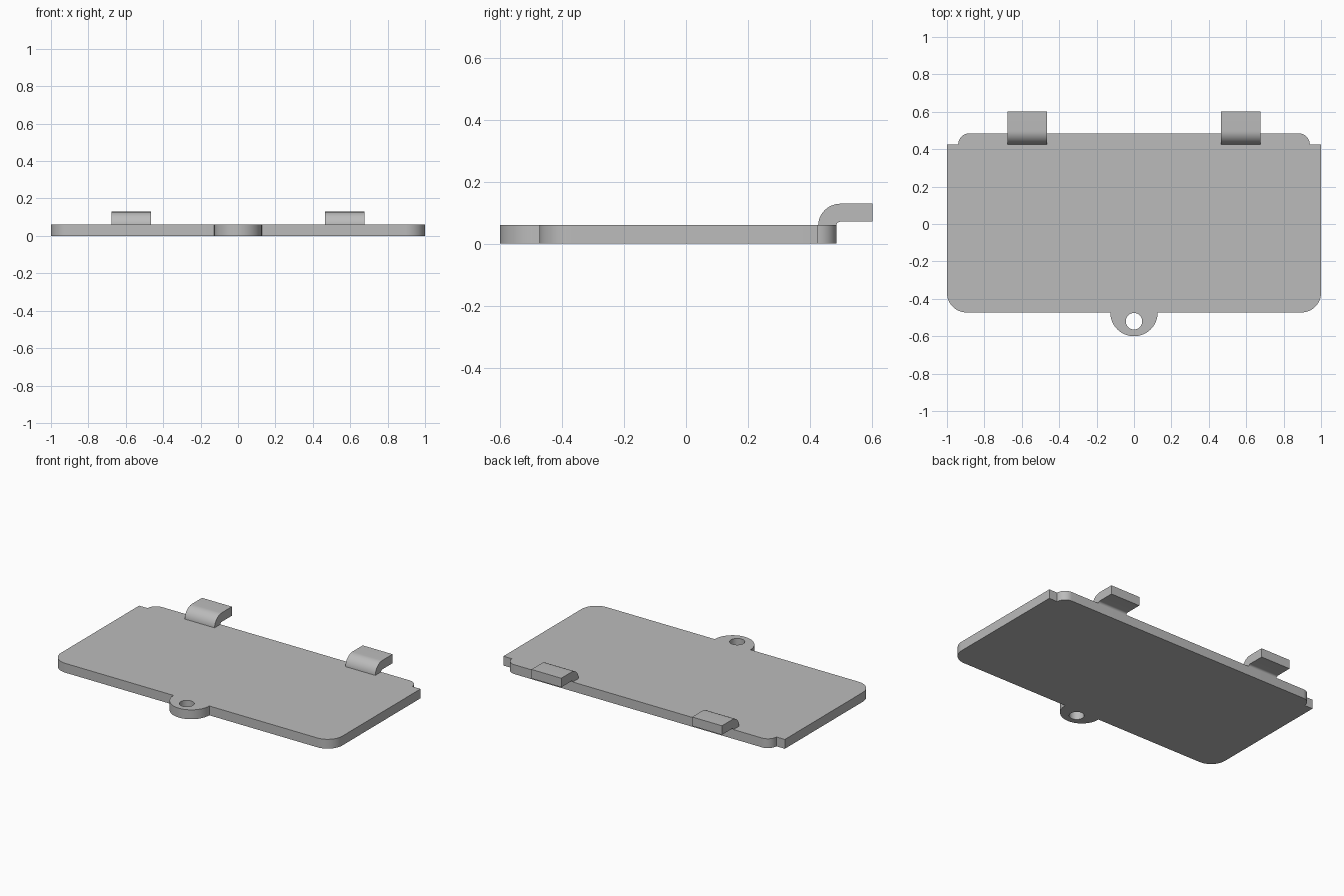
import bpy, bmesh
from math import pi, cos, sin

cube = bpy.data.objects.get("Cube")
if cube:
    bpy.data.objects.remove(cube, do_unlink=True)

THICK = 0.06
grey = bpy.data.materials.new("plain_grey")
grey.use_nodes = True
COLOUR = (0.5, 0.5, 0.5, 1)
grey.diffuse_color = COLOUR
grey.node_tree.nodes["Principled BSDF"].inputs["Base Color"].default_value = COLOUR


def arc(cx, cy, r, start, end, steps=12):
    """Points along an arc, angles in degrees."""
    angles = [(start + (end - start) * i / steps) * pi / 180 for i in range(steps + 1)]
    return [(cx + r * cos(a), cy + r * sin(a)) for a in angles]


def extrude(name, profile, place, offset):
    """Solid made by pushing a closed 2D profile along an offset."""
    bm = bmesh.new()
    face = bm.faces.new([bm.verts.new(place(u, v)) for u, v in profile])
    grown = bmesh.ops.extrude_face_region(bm, geom=[face], use_keep_orig=True)
    moved = [g for g in grown["geom"] if isinstance(g, bmesh.types.BMVert)]
    bmesh.ops.translate(bm, verts=moved, vec=offset)
    bmesh.ops.recalc_face_normals(bm, faces=bm.faces)
    mesh = bpy.data.meshes.new(name)
    bm.to_mesh(mesh)
    bm.free()
    obj = bpy.data.objects.new(name, mesh)
    bpy.context.collection.objects.link(obj)
    mesh.materials.append(grey)
    return obj


def smooth(obj):
    bpy.ops.object.select_all(action="DESELECT")
    obj.select_set(True)
    bpy.context.view_layer.objects.active = obj
    bpy.ops.object.shade_smooth_by_angle(angle=pi / 6)


# Cover plate: half outline from the screw tab round to the back, then mirrored
FRONT, SHOULDER, BACK = -0.473, 0.425, 0.485
half = arc(0, FRONT, 0.127, -90, 0)
half += arc(0.895, FRONT + 0.105, 0.105, -90, 0)
half += [(1, SHOULDER)]
half += arc(0.88, SHOULDER, 0.06, 0, 90)
outline = half + [(-x, y) for x, y in reversed(half[1:])]
plate = extrude("cover_plate", outline, lambda u, v: (u, v, 0), (0, 0, THICK))

# Screw hole through the tab
cutter = extrude("screw_hole_cutter", arc(0, -0.52, 0.044, 0, 360, 40)[:-1],
                 lambda u, v: (u, v, -0.1), (0, 0, 0.3))
cutter.hide_render = True
cutter.hide_set(True)
hole = plate.modifiers.new("screw_hole", "BOOLEAN")
hole.operation = "DIFFERENCE"
hole.solver = "EXACT"
hole.object = cutter
bpy.context.view_layer.objects.active = plate
bpy.ops.object.modifier_apply(modifier=hole.name)
bpy.data.objects.remove(cutter, do_unlink=True)
smooth(plate)

# Hooked clips along the back edge: curved outer bend, tight inner bend
BEND_Y = 0.498
hook = arc(BEND_Y, 0.057, 0.072, 180, 90)
hook += [(0.602, 0.129), (0.602, 0.071)]
hook += arc(BEND_Y, 0.057, 0.014, 90, 180, 6)
for name, x in (("left_clip", 0.465), ("right_clip", -0.677)):
    smooth(extrude(name, hook, lambda u, v: (x, u, v), (0.212, 0, 0)))
